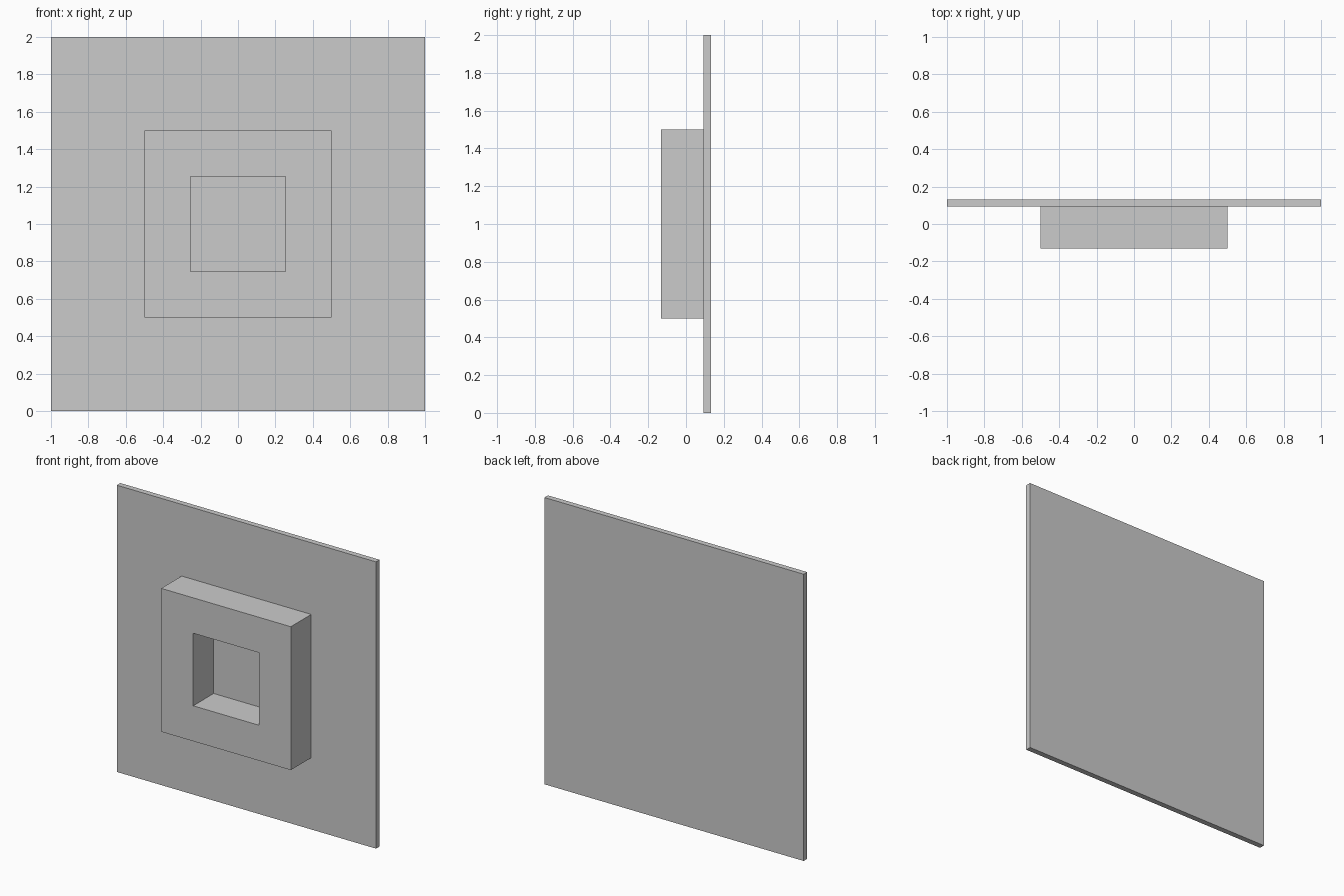
import bpy
import bmesh

if "Cube" in bpy.data.objects:
    bpy.data.objects.remove(bpy.data.objects["Cube"])

CENTRE_Z = 1.0
FRONT_Y, JOIN_Y, BACK_Y = -0.132, 0.093, 0.132


def add_object(name, bm):
    bmesh.ops.recalc_face_normals(bm, faces=bm.faces)
    mesh = bpy.data.meshes.new(name)
    bm.to_mesh(mesh)
    bm.free()
    obj = bpy.data.objects.new(name, mesh)
    bpy.context.collection.objects.link(obj)
    return obj


def square_loop(bm, half, y):
    corners = ((-1, -1), (1, -1), (1, 1), (-1, 1))
    return [bm.verts.new((sx * half, y, CENTRE_Z + sz * half)) for sx, sz in corners]


def bridge(bm, a, b):
    for i in range(4):
        j = (i + 1) % 4
        bm.faces.new((a[i], a[j], b[j], b[i]))


# Thin square back panel
bm = bmesh.new()
front = square_loop(bm, 1.0, JOIN_Y)
back = square_loop(bm, 1.0, BACK_Y)
bridge(bm, front, back)
bm.faces.new(front)
bm.faces.new(back)
add_object("back_panel", bm)

# Raised square frame with a square opening down to the panel
bm = bmesh.new()
loops = [square_loop(bm, half, y) for half, y in (
    (0.5, JOIN_Y), (0.5, FRONT_Y), (0.253, FRONT_Y), (0.253, JOIN_Y))]
for i in range(4):
    bridge(bm, loops[i], loops[(i + 1) % 4])
add_object("raised_frame", bm)
